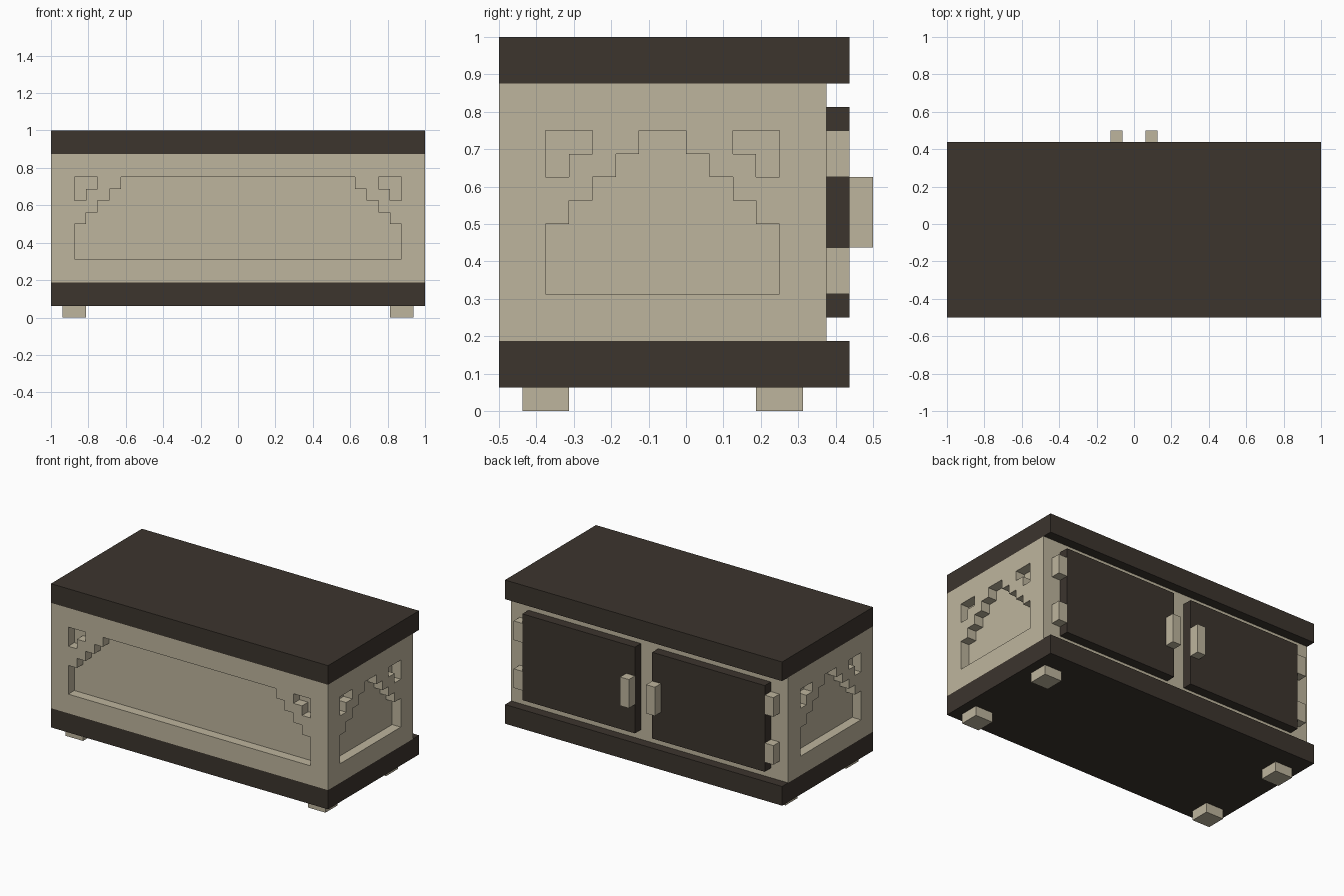
import bpy, bmesh
from mathutils import Vector

old = bpy.data.objects.get("Cube")
if old:
    bpy.data.objects.remove(old, do_unlink=True)

U = 1 / 16  # the whole piece sits on a one-sixteenth grid


def material(name, rgb):
    m = bpy.data.materials.new(name)
    m.use_nodes = True
    m.diffuse_color = (*rgb, 1)
    bsdf = next(n for n in m.node_tree.nodes if n.type == 'BSDF_PRINCIPLED')
    bsdf.inputs["Base Color"].default_value = (*rgb, 1)
    return m


PALE = material("pale wood", (0.515, 0.462, 0.337))
DARK = material("dark wood", (0.045, 0.035, 0.027))


def finish(name, bm, mat):
    bmesh.ops.recalc_face_normals(bm, faces=bm.faces)
    mesh = bpy.data.meshes.new(name)
    bm.to_mesh(mesh)
    bm.free()
    mesh.materials.append(mat)
    ob = bpy.data.objects.new(name, mesh)
    bpy.context.collection.objects.link(ob)
    return ob


def box(name, x, y, z, mat):
    """Box from (min, max) ranges given in grid units."""
    bm = bmesh.new()
    bmesh.ops.create_cube(bm, size=1)
    for v in bm.verts:
        v.co = [U * (r[0] if c < 0 else r[1]) for c, r in zip(v.co, (x, y, z))]
    return finish(name, bm, mat)


def prism(bm, outline, place):
    """Extrude an outline of (along, height) from the recess floor outwards."""
    floor = bm.faces.new([bm.verts.new(U * place(u, -1, h)) for u, h in outline])
    out = bmesh.ops.extrude_face_region(bm, geom=[floor])["geom"]
    step = U * (place(0, 2, 0) - place(0, -1, 0))
    bmesh.ops.translate(bm, vec=step, verts=[g for g in out if isinstance(g, bmesh.types.BMVert)])


def recess(bm, half, place):
    """Stepped arch with an L-shaped notch in each upper corner."""
    stair = [(-half, 5), (-half, 8)]
    for i in range(1, 5):
        stair += [(i - half, 7 + i), (i - half, 8 + i)]
    prism(bm, stair + [(-u, h) for u, h in reversed(stair)], place)
    notch = [(0, 12), (2, 12), (2, 11), (1, 11), (1, 10), (0, 10)]
    for s in (-1, 1):
        prism(bm, [(s * (half - u), h) for u, h in notch], place)


# Carcass with recessed front and end panels
body = box("cabinet_body", (-16, 16), (-8, 6), (3, 14), PALE)
bm = bmesh.new()
recess(bm, 14, lambda u, d, h: Vector((u, -8 - d, h)))
for side in (-1, 1):
    recess(bm, 5, lambda u, d, h: Vector((side * (16 + d), u - 1, h)))
cutter = finish("recess_cutter", bm, PALE)
cutter.hide_render = True
mod = body.modifiers.new("recesses", 'BOOLEAN')
mod.operation = 'DIFFERENCE'
mod.solver = 'EXACT'
mod.object = cutter
bpy.context.view_layer.update()
carved = bpy.data.meshes.new_from_object(body.evaluated_get(bpy.context.evaluated_depsgraph_get()))
body.modifiers.clear()
body.data = carved
bpy.data.objects.remove(cutter, do_unlink=True)

# Top and base slabs
box("top_slab", (-16, 16), (-8, 7), (14, 16), DARK)
box("base_slab", (-16, 16), (-8, 7), (1, 3), DARK)

# Feet, doors, handles and hinges, mirrored left and right
for side, label in ((1, "left"), (-1, "right")):
    def span(a, b):
        return tuple(sorted((side * a, side * b)))
    box(f"{label}_front_foot", span(13, 15), (-7, -5), (0, 1), PALE)
    box(f"{label}_back_foot", span(13, 15), (3, 5), (0, 1), PALE)
    box(f"{label}_door", span(1, 14), (6, 7), (4, 13), DARK)
    box(f"{label}_handle", span(1, 2), (7, 8), (7, 10), PALE)
    box(f"{label}_lower_hinge", span(14, 15), (6, 7), (5, 7), PALE)
    box(f"{label}_upper_hinge", span(14, 15), (6, 7), (10, 12), PALE)
